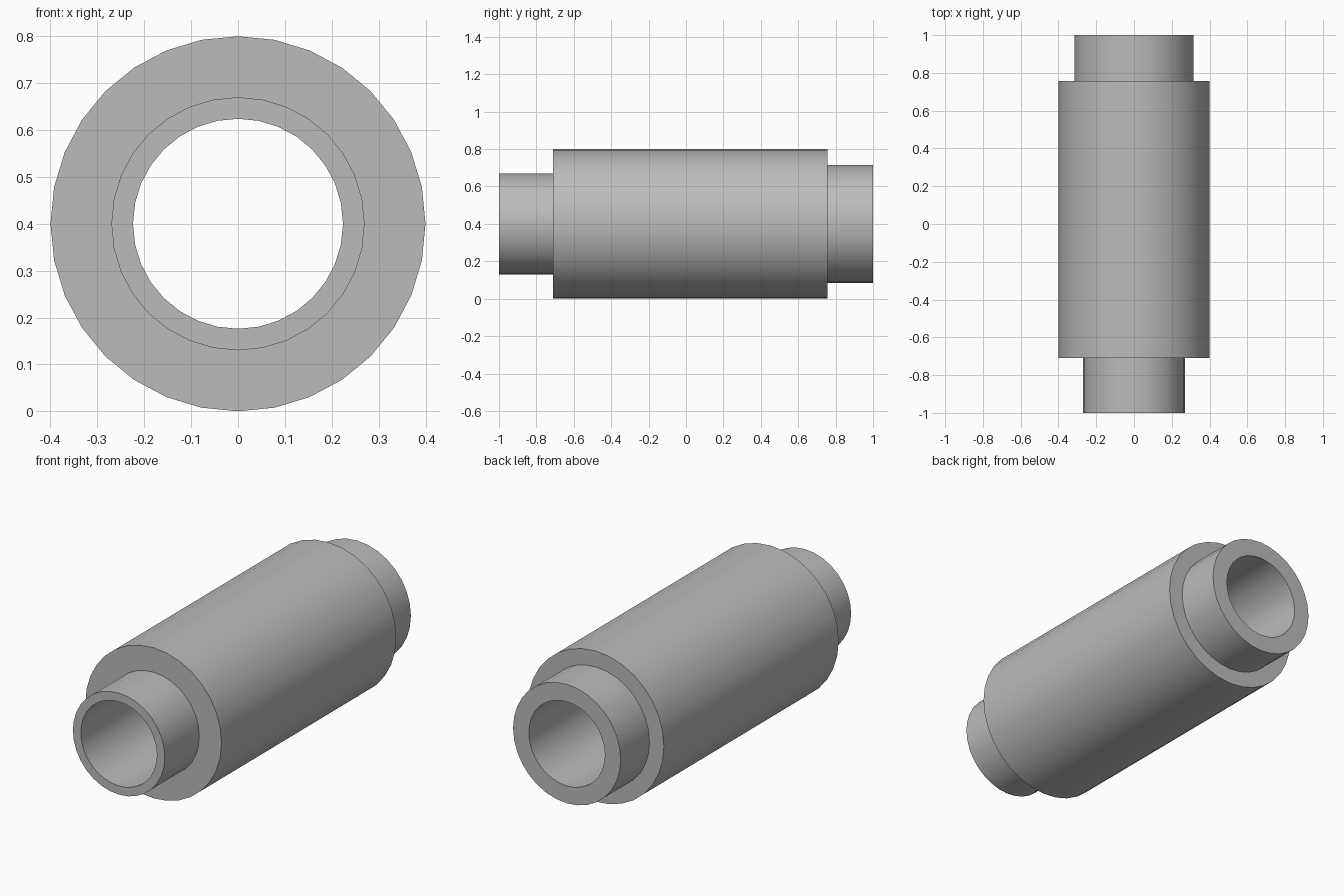
import bpy
import bmesh
import math

cube = bpy.data.objects.get("Cube")
if cube:
    bpy.data.objects.remove(cube, do_unlink=True)

SEGMENTS = 32
AXIS_Z = 0.4
BORE = 0.224

# Plain grey metal
metal = bpy.data.materials.new("grey metal")
metal.use_nodes = True
grey = (0.5, 0.5, 0.5, 1)
metal.diffuse_color = grey
metal.node_tree.nodes["Principled BSDF"].inputs["Base Color"].default_value = grey


def lathe(name, profile):
    """Revolve a closed (radius, y) profile around the long axis."""
    bm = bmesh.new()
    rings = []
    for i in range(SEGMENTS):
        a = 2 * math.pi * i / SEGMENTS
        rings.append([bm.verts.new((r * math.cos(a), y, AXIS_Z + r * math.sin(a)))
                      for r, y in profile])
    count = len(profile)
    for i in range(SEGMENTS):
        here, there = rings[i], rings[(i + 1) % SEGMENTS]
        for j in range(count):
            k = (j + 1) % count
            bm.faces.new((here[j], here[k], there[k], there[j]))
    bmesh.ops.recalc_face_normals(bm, faces=bm.faces)
    mesh = bpy.data.meshes.new(name)
    bm.to_mesh(mesh)
    bm.free()
    mesh.materials.append(metal)
    obj = bpy.data.objects.new(name, mesh)
    bpy.context.collection.objects.link(obj)
    bpy.ops.object.select_all(action="DESELECT")
    obj.select_set(True)
    bpy.context.view_layer.objects.active = obj
    bpy.ops.object.shade_smooth_by_angle(angle=math.radians(30))
    return obj


# Stepped sleeve: narrow front collar, wide body, wider rear collar, through bore
FRONT, REAR = 0.27, 0.316
BODY_START, BODY_END = -0.71, 0.757
lathe("stepped_sleeve", [
    (BORE, -1), (FRONT, -1), (FRONT, BODY_START), (AXIS_Z, BODY_START),
    (AXIS_Z, BODY_END), (REAR, BODY_END), (REAR, 1), (BORE, 1),
])
